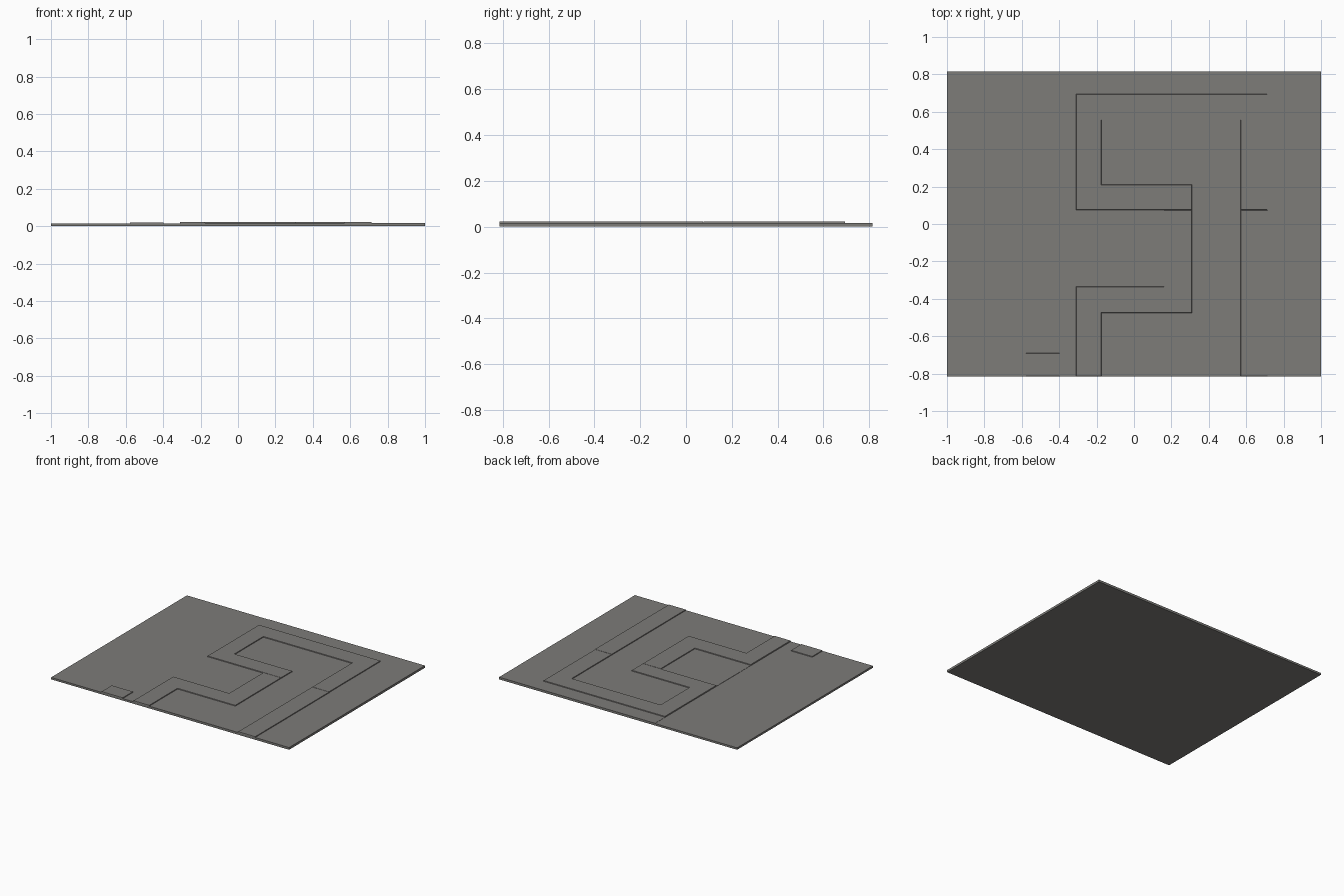
import bpy, bmesh
from mathutils import Vector

if "Cube" in bpy.data.objects:
    bpy.data.objects.remove(bpy.data.objects["Cube"])

grey = bpy.data.materials.new("dark_grey")
grey.diffuse_color = (0.205, 0.2, 0.19, 1)
grey.use_nodes = True
grey.node_tree.nodes["Principled BSDF"].inputs["Base Color"].default_value = grey.diffuse_color


def slab(name, outline, z0, z1, draft=0.0):
    """Closed slab from a counter-clockwise right-angled outline; draft slopes the sides inward."""
    pts = [Vector(p) for p in outline]
    n = len(pts)
    bm = bmesh.new()
    low, top = [], []
    for i, p in enumerate(pts):
        a = (p - pts[i - 1]).normalized()
        b = (pts[(i + 1) % n] - p).normalized()
        q = p + draft * Vector((-a.y - b.y, a.x + b.x))
        low.append(bm.verts.new((p.x, p.y, z0)))
        top.append(bm.verts.new((q.x, q.y, z1)))
    bm.faces.new(low[::-1])
    bm.faces.new(top)
    for i in range(n):
        j = (i + 1) % n
        bm.faces.new((low[i], low[j], top[j], top[i]))
    mesh = bpy.data.meshes.new(name)
    bm.to_mesh(mesh)
    bm.free()
    mesh.materials.append(grey)
    obj = bpy.data.objects.new(name, mesh)
    bpy.context.collection.objects.link(obj)
    return obj


def rect(x0, x1, y0, y1):
    return [(x0, y0), (x1, y0), (x1, y1), (x0, y1)]


EDGE = 0.815      # half depth of the plate
LEFT = -0.31      # seam between the two ground panels
SPLIT = 0.075     # joint between front and back path sections
LOW, GROUND, TOP = 0.015, 0.017, 0.0225
DRAFT = 0.0015

# Ground panels
slab("left_ground", rect(-1, LEFT, -EDGE, EDGE), 0, LOW)
slab("right_ground", rect(LEFT, 1, -EDGE, EDGE), 0, GROUND)

# Raised winding path, front sections
slab("front_path", [(LEFT, -EDGE), (-0.175, -EDGE), (-0.175, -0.475), (0.31, -0.475),
                    (0.31, SPLIT), (0.16, SPLIT), (0.16, -0.335), (LEFT, -0.335)],
     GROUND, TOP, DRAFT)
slab("side_path", rect(0.57, 0.715, -EDGE, SPLIT), GROUND, TOP, DRAFT)

# Raised winding path, back section
slab("back_path", [(LEFT, SPLIT), (0.31, SPLIT), (0.31, 0.21), (-0.175, 0.21),
                   (-0.175, 0.555), (0.57, 0.555), (0.57, SPLIT), (0.712, SPLIT),
                   (0.712, 0.695), (LEFT, 0.695)],
     GROUND, TOP, DRAFT)

# Small raised pad at the front edge
slab("front_pad", rect(-0.578, -0.398, -EDGE, -0.69), LOW, 0.020, DRAFT)
